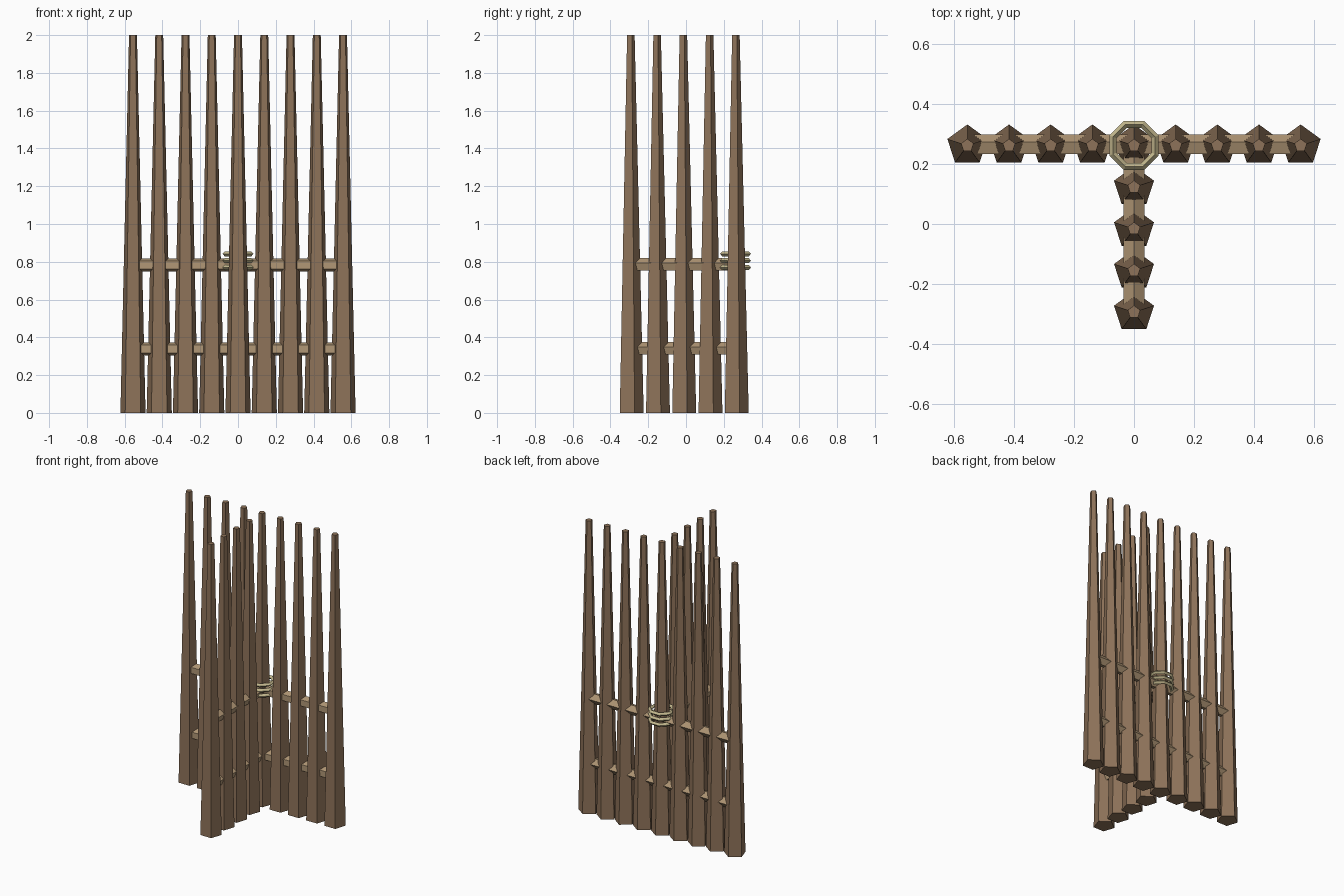
import bpy
import bmesh
import math
from mathutils import Matrix, Vector

if "Cube" in bpy.data.objects:
    bpy.data.objects.remove(bpy.data.objects["Cube"], do_unlink=True)


def material(name, rgb):
    m = bpy.data.materials.new(name)
    m.use_nodes = True
    m.diffuse_color = (*rgb, 1)
    m.node_tree.nodes["Principled BSDF"].inputs["Base Color"].default_value = (*rgb, 1)
    return m


bark = material("dark_wood", (0.27, 0.17, 0.10))
rail_wood = material("light_wood", (0.44, 0.31, 0.18))
fibre = material("rope", (0.55, 0.48, 0.27))


def prism(name, length, r1, r2, frame, mat):
    """Five-sided tapered pole along its own z, with one corner on its own +y."""
    bm = bmesh.new()
    bmesh.ops.create_cone(bm, cap_ends=True, segments=5, radius1=r1, radius2=r2, depth=length)
    # turn so that one corner lies exactly on +y
    corner = max(bm.verts, key=lambda v: v.co.xy.length).co
    turn = math.pi / 2 - math.atan2(corner.y, corner.x)
    bmesh.ops.transform(bm, matrix=frame @ Matrix.Rotation(turn, 4, "Z"), verts=bm.verts)
    mesh = bpy.data.meshes.new(name)
    bm.to_mesh(mesh)
    bm.free()
    mesh.materials.append(mat)
    obj = bpy.data.objects.new(name, mesh)
    bpy.context.collection.objects.link(obj)
    return obj


STEP = 0.139
ROW_Y = 0.262

# Posts: a wide back row and a stem running forward from its middle
spots = [(i * STEP, ROW_Y) for i in range(-4, 5)]
spots += [(0, ROW_Y - i * STEP) for i in range(1, 5)]
for n, (x, y) in enumerate(spots):
    prism(f"post_{n + 1}", 2, 0.07, 0.022, Matrix.Translation((x, y, 1)), bark)

# Rails: two heights along the row and along the stem
for label, z in (("lower", 0.338), ("upper", 0.783)):
    along_x = Matrix.Translation((0, ROW_Y, z)) @ Matrix.Rotation(math.pi / 2, 4, "Y")
    prism(f"{label}_row_rail", 8 * STEP, 0.036, 0.036, along_x, rail_wood)
    along_y = Matrix.Translation((0, ROW_Y - 2 * STEP, z)) @ Matrix.Rotation(math.pi / 2, 4, "X")
    prism(f"{label}_stem_rail", 4 * STEP, 0.036, 0.036, along_y, rail_wood)

# Rope lashing around the post where the two fences meet
for n in range(3):
    bpy.ops.mesh.primitive_torus_add(
        major_segments=8, minor_segments=4, major_radius=0.076, minor_radius=0.013,
        location=(0, ROW_Y, 0.77 + 0.036 * n), rotation=(0, 0, math.pi / 8))
    ring = bpy.context.object
    ring.name = f"rope_ring_{n + 1}"
    ring.data.materials.append(fibre)
